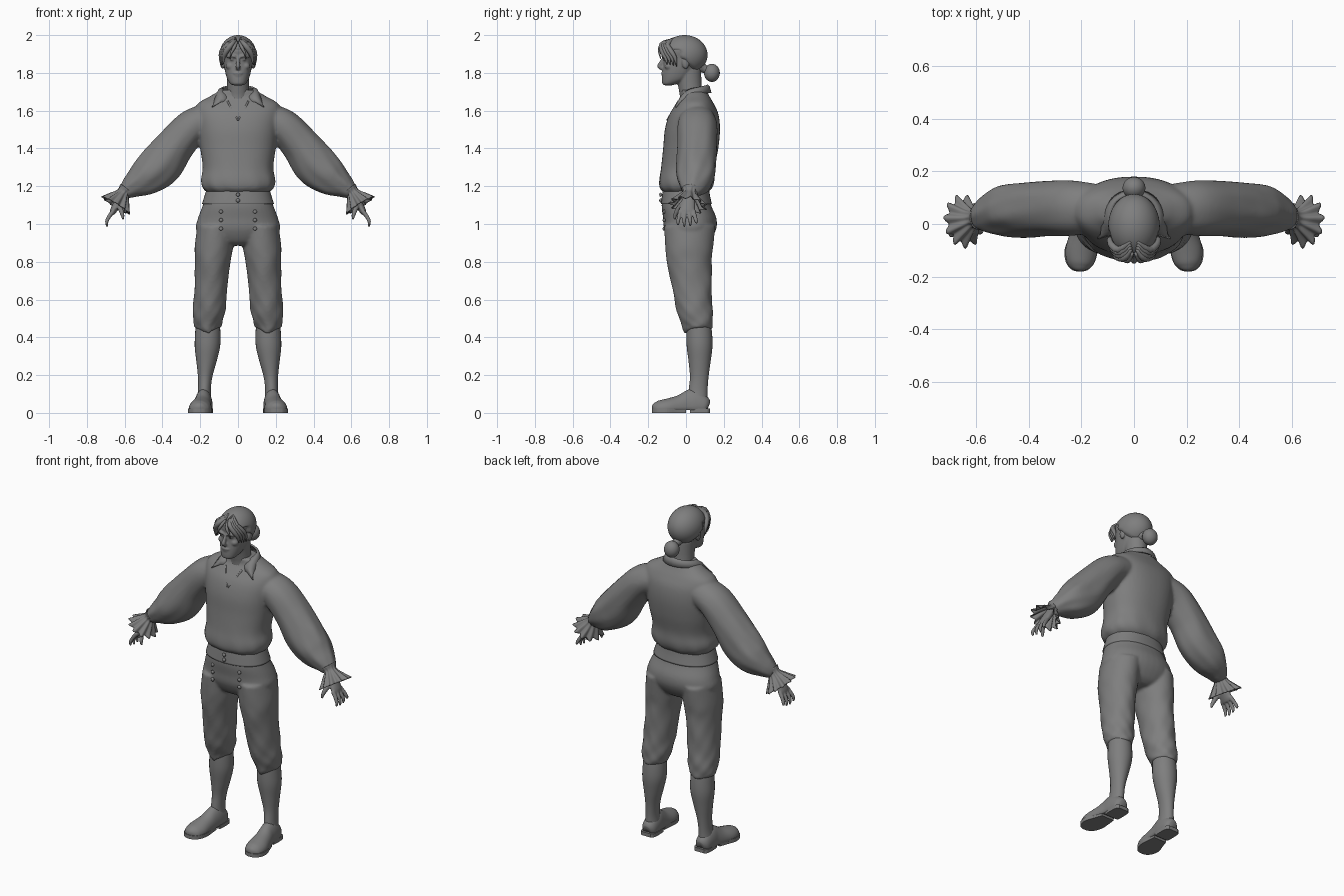
import bpy, bmesh
from math import sin, cos, pi, radians, copysign
from mathutils import Vector, Matrix

old = bpy.data.objects.get("Cube")
if old:
    bpy.data.objects.remove(old)

grey = bpy.data.materials.new("plain grey")
grey.use_nodes = True
COLOUR = (0.21, 0.21, 0.21, 1)
grey.diffuse_color = COLOUR
grey.node_tree.nodes["Principled BSDF"].inputs["Base Color"].default_value = COLOUR

X, Y, Z = Vector((1, 0, 0)), Vector((0, 1, 0)), Vector((0, 0, 1))


def spline(rows, steps):
    """Smooth curve through rows of numbers."""
    rows = [Vector(r) for r in rows]
    out = []
    for i in range(len(rows) - 1):
        a, b, c, d = rows[max(i - 1, 0)], rows[i], rows[i + 1], rows[min(i + 2, len(rows) - 1)]
        for k in range(steps):
            t = k / steps
            out.append(b + (c - a) * (t / 2) + (a * 2 - b * 5 + c * 4 - d) * (t * t / 2)
                       + (b * 3 - a - c * 3 + d) * (t ** 3 / 2))
    return out + [rows[-1]]


def loft(bm, rows, axis=Y, fixed=None, n=28, steps=4, power=2, ripple=None, warp=None, caps=True):
    """Skin of rings; each row is x, y, z, radius across, radius along axis."""
    rows = spline(rows, steps)
    mids = [Vector(r[:3]) for r in rows]
    rings = []
    for i, r in enumerate(rows):
        t = fixed or (mids[min(i + 1, len(mids) - 1)] - mids[max(i - 1, 0)]).normalized()
        u = axis.cross(t).normalized()
        v = t.cross(u)
        ring = []
        for k in range(n):
            a = 2 * pi * k / n
            c, s = cos(a), sin(a)
            m = 1 + (ripple(a, i / (len(rows) - 1)) if ripple else 0)
            p = mids[i] + u * copysign(abs(c) ** (2 / power), c) * r[3] * m
            p += v * copysign(abs(s) ** (2 / power), s) * r[4] * m
            ring.append(bm.verts.new(warp(p) if warp else p))
        rings.append(ring)
    for a, b in zip(rings, rings[1:]):
        for k in range(n):
            j = (k + 1) % n
            bm.faces.new((a[k], a[j], b[j], b[k]))
    if caps:
        bm.faces.new(rings[0][::-1])
        bm.faces.new(rings[-1])


def column(bm, rows, **kw):
    """Horizontal rings: z, x, y, half width, half depth."""
    loft(bm, [(x, y, z, w, d) for z, x, y, w, d in rows], fixed=Z, **kw)


def tube(bm, pts, **kw):
    """Round tapering tube: x, y, z, radius."""
    loft(bm, [(x, y, z, r, r) for x, y, z, r in pts], n=10, steps=3, **kw)


def ball(bm, at, size, segs=20):
    m = Matrix.Translation(at) @ Matrix.Diagonal((*size, 1))
    return bmesh.ops.create_uvsphere(bm, u_segments=segs, v_segments=segs * 2 // 3, radius=1, matrix=m)["verts"]


def mirror(bm):
    geo = bmesh.ops.duplicate(bm, geom=bm.verts[:] + bm.edges[:] + bm.faces[:])["geom"]
    for v in geo:
        if isinstance(v, bmesh.types.BMVert):
            v.co.x *= -1
    bmesh.ops.reverse_faces(bm, faces=[f for f in geo if isinstance(f, bmesh.types.BMFace)])


def finish(name, bm, voxel=0, smooth=4, thick=0, sharp=False):
    bmesh.ops.recalc_face_normals(bm, faces=bm.faces[:])
    me = bpy.data.meshes.new(name)
    bm.to_mesh(me)
    bm.free()
    ob = bpy.data.objects.new(name, me)
    bpy.context.collection.objects.link(ob)
    me.materials.append(grey)
    me.polygons.foreach_set("use_smooth", [not sharp] * len(me.polygons))
    if thick:
        ob.modifiers.new("thickness", "SOLIDIFY").thickness = thick
    if voxel:
        mod = ob.modifiers.new("blend", "REMESH")
        mod.mode, mod.voxel_size, mod.use_smooth_shade = "VOXEL", voxel, True
        mod = ob.modifiers.new("soften", "SMOOTH")
        mod.factor, mod.iterations = 0.5, smooth
    return ob


# Shirt: full sleeves blended into a bloused body
bm = bmesh.new()
loft(bm, [(.13, .06, 1.56, .08, .09), (.235, .06, 1.52, .092, .105), (.33, .06, 1.42, .102, .105),
          (.41, .055, 1.315, .115, .105), (.49, .05, 1.245, .098, .098), (.56, .035, 1.198, .062, .07),
          (.605, .02, 1.165, .036, .04)], n=40, steps=8,
     ripple=lambda a, t: t * (.045 * sin(5 * a + 6 * t) + .025 * sin(9 * a - 8 * t)))
mirror(bm)
column(bm, [(1.165, 0, 0, .16, .115), (1.19, 0, 0, .187, .138), (1.23, 0, .004, .197, .146),
            (1.3, 0, .01, .187, .142), (1.4, 0, .025, .2, .146), (1.5, 0, .034, .213, .146),
            (1.58, 0, .042, .222, .13), (1.635, 0, .048, .215, .1), (1.675, 0, .05, .15, .075),
            (1.71, 0, .04, .09, .068)], power=2.3, n=48, steps=6,
       ripple=lambda a, t: .018 * sin(11 * a + 9 * t) * max(0, 1 - t * 2.5))
finish("shirt", bm, .009, 5)

# Turned-down collar
bm = bmesh.new()
rows = []
for k in range(33):
    a = radians(-152 + 304 * k / 32)
    f = abs(k - 16) / 16
    top = Vector((.085 * sin(a), .04 + .075 * cos(a), 1.74 - .03 * f - .06 * f ** 8))
    low = Vector((.115 * sin(a) + copysign(.085 * f ** 5, a), .04 + .095 * cos(a) - .015 * f, 1.695 - .075 * f ** 3))
    rows.append([bm.verts.new(p) for p in (top, (top + low) / 2 + Z * .012, low)])
for a, b in zip(rows, rows[1:]):
    for k in range(2):
        bm.faces.new((a[k], b[k], b[k + 1], a[k + 1]))
finish("collar", bm, thick=.009)

# Open neckline edges
bm = bmesh.new()
tube(bm, [(.055, -.04, 1.65, .005), (.03, -.07, 1.6, .005), (0, -.1, 1.55, .004)], axis=X)
mirror(bm)
finish("neckline_edge", bm)

# Pleated cuffs
bm = bmesh.new()
loft(bm, [(.59, .022, 1.185, .042, .045), (.607, .02, 1.163, .035, .038), (.625, .015, 1.135, .055, .06),
          (.647, .01, 1.1, .08, .092)], n=72, caps=False, ripple=lambda a, t: .15 * t * sin(11 * a))
mirror(bm)
finish("cuffs", bm, thick=.005)

# Hands
bm = bmesh.new()
loft(bm, [(.605, .02, 1.165, .022, .028), (.637, .012, 1.11, .021, .037), (.66, .005, 1.07, .018, .042),
          (.668, .004, 1.052, .012, .038)])
for k, drop in enumerate((.008, 0, .004, .02)):
    y = -.03 + .023 * k
    tube(bm, [(.66, y, 1.07, .012), (.685, y * 1.25, 1.035, .011), (.695, y * 1.4, 1.012, .0095),
              (.692, y * 1.4, .985 + drop, .006)])
tube(bm, [(.635, -.01, 1.115, .016), (.622, -.04, 1.08, .014), (.612, -.056, 1.05, .011),
          (.608, -.06, 1.025, .006)], axis=X)
mirror(bm)
finish("hands", bm, .005, 2)

# Breeches: two legs blended into the hips, with pointed hems
bm = bmesh.new()
column(bm, [(.99, .115, .02, .1, .135), (.88, .127, .017, .102, .127), (.8, .134, .017, .094, .119),
            (.7, .141, .028, .088, .109), (.6, .148, .038, .087, .099), (.53, .154, .05, .085, .092),
            (.475, .159, .062, .076, .08), (.45, .16, .066, .068, .072)], n=40, steps=6,
       ripple=lambda a, t: .03 * t * sin(4 * a + 22 * t) + .02 * t * sin(7 * a - 30 * t),
       warp=lambda p: p - Z * max(0, .6 - p.z) * max(0, .05 - abs(p.x - .16)) * (5 if p.y < .06 else 1))
mirror(bm)
column(bm, [(1.17, 0, 0, .162, .118), (1.1, 0, .002, .186, .131), (1.03, 0, .02, .212, .141),
            (.97, 0, .022, .222, .137), (.91, 0, .02, .17, .105), (.885, 0, .02, .06, .07)], power=2.2, n=40)
finish("breeches", bm, .008, 4)

# Waistband
bm = bmesh.new()
column(bm, [(1.185, 0, 0, .166, .122), (1.15, 0, 0, .177, .127), (1.105, 0, .002, .191, .135)], power=2.2, n=48)
finish("waistband", bm)

# Front buttons: two columns on the flap, three on the band
bm = bmesh.new()
for x, y, zs in ((.09, -.116, (1.065, 1.02, .975)), (-.09, -.116, (1.065, 1.02, .975)), (0, -.134, (1.155, 1.125))):
    for z in zs:
        ball(bm, (x, y, z), (.011, .008, .011), 10)
finish("buttons", bm)

# Stockings
bm = bmesh.new()
column(bm, [(.5, .16, .066, .062, .062), (.42, .16, .07, .067, .068), (.35, .162, .072, .067, .068),
            (.27, .167, .072, .053, .058), (.19, .174, .07, .038, .049), (.12, .178, .064, .034, .05),
            (.06, .18, .062, .04, .052)])
mirror(bm)
finish("stockings", bm)

# Shoes: uppers flattened onto the soles
bm = bmesh.new()
loft(bm, [(.18, .118, .03, .025, .03), (.18, .1, .035, .042, .055), (.182, .05, .04, .047, .085),
          (.185, .01, .035, .047, .083), (.192, -.04, .03, .052, .062), (.2, -.1, .025, .06, .05),
          (.204, -.145, .02, .052, .044), (.205, -.168, .02, .035, .032), (.205, -.178, .018, .008, .008)],
     axis=Z, warp=lambda p: Vector((p.x, p.y, max(p.z, .014))))
mirror(bm)
finish("shoes", bm)

# Soles and heels
bm = bmesh.new()
for rows in ([(.18, .126, .03), (.18, .11, .044), (.18, .06, .047), (.18, .02, .044)],
             [(.188, .0, .042), (.194, -.05, .053), (.201, -.1, .063), (.204, -.145, .055),
              (.205, -.172, .034), (.205, -.181, .01)]):
    rows = spline(rows, 4)
    outline = [(x - w, y) for x, y, w in rows] + [(x + w, y) for x, y, w in rows[::-1]]
    face = bm.faces.new([bm.verts.new((x, y, 0)) for x, y in outline])
    top = bmesh.ops.extrude_face_region(bm, geom=[face])["geom"]
    bmesh.ops.translate(bm, vec=Z * .022, verts=[v for v in top if isinstance(v, bmesh.types.BMVert)])
mirror(bm)
finish("soles", bm, sharp=True)

# Head: ears, cheeks, brows and eyes are mirrored, then blended with skull, nose, lips and neck
bm = bmesh.new()
ball(bm, (.03, -.113, 1.872), (.014, .008, .007))
ball(bm, (.04, -.09, 1.835), (.024, .024, .02))
ball(bm, (.082, -.002, 1.855), (.011, .02, .034))
tube(bm, [(.01, -.124, 1.884, .006), (.032, -.122, 1.89, .008), (.06, -.1, 1.885, .006)], axis=Z)
mirror(bm)
column(bm, [(1.734, 0, -.095, .022, .018), (1.742, 0, -.085, .04, .04), (1.765, 0, -.058, .056, .069),
            (1.8, 0, -.04, .067, .085), (1.84, 0, -.025, .074, .095), (1.88, 0, -.018, .078, .1),
            (1.92, 0, -.016, .083, .108), (1.96, 0, -.014, .07, .09)], power=2.2)
column(bm, [(1.56, 0, .03, .075, .07), (1.66, 0, .032, .064, .064), (1.72, 0, .022, .058, .062),
            (1.82, 0, .01, .06, .07)])
tube(bm, [(0, -.115, 1.885, .008), (0, -.128, 1.862, .009), (0, -.14, 1.836, .013), (0, -.12, 1.822, .012)], axis=X)
ball(bm, (0, -.122, 1.798), (.026, .01, .006))
ball(bm, (0, -.12, 1.787), (.021, .01, .006))
ball(bm, (0, -.108, 1.75), (.024, .018, .016))
finish("head", bm, .005, 2)

# Hair cap, tucked under the skin below the hairline
bm = bmesh.new()
for v in ball(bm, (0, -.008, 1.895), (.098, .122, .105), 48):
    line = 1.925 if v.co.y < -.03 else 1.885 - .9 * min(v.co.y + .03, .12)
    if v.co.z < line:
        v.co.x *= .72
        v.co.y = v.co.y * .75 - .008
finish("hair_cap", bm)

# Fringe locks swept out from the parting
bm = bmesh.new()
for k in range(4):
    s = k / 3
    tube(bm, [(.012, -.095 + .03 * s, 1.97 + .01 * s, .008), (.035 + .02 * s, -.128 + .03 * s, 1.95, .014),
              (.062 + .022 * s, -.125 + .045 * s, 1.915, .014), (.076 + .016 * s, -.108 + .05 * s, 1.88, .01),
              (.078 + .012 * s, -.1 + .05 * s, 1.845 - .01 * s, .002)], axis=X)
tube(bm, [(.006, -.11, 1.965, .006), (.02, -.138, 1.935, .009), (.036, -.14, 1.905, .006), (.042, -.135, 1.875, .002)], axis=X)
mirror(bm)
finish("fringe", bm)

# Tied bun at the nape
bm = bmesh.new()
ball(bm, (0, .137, 1.8), (.044, .042, .048))
tube(bm, [(0, .07, 1.835, .035), (0, .1, 1.82, .022), (0, .125, 1.81, .026)], axis=X)
finish("bun", bm)
